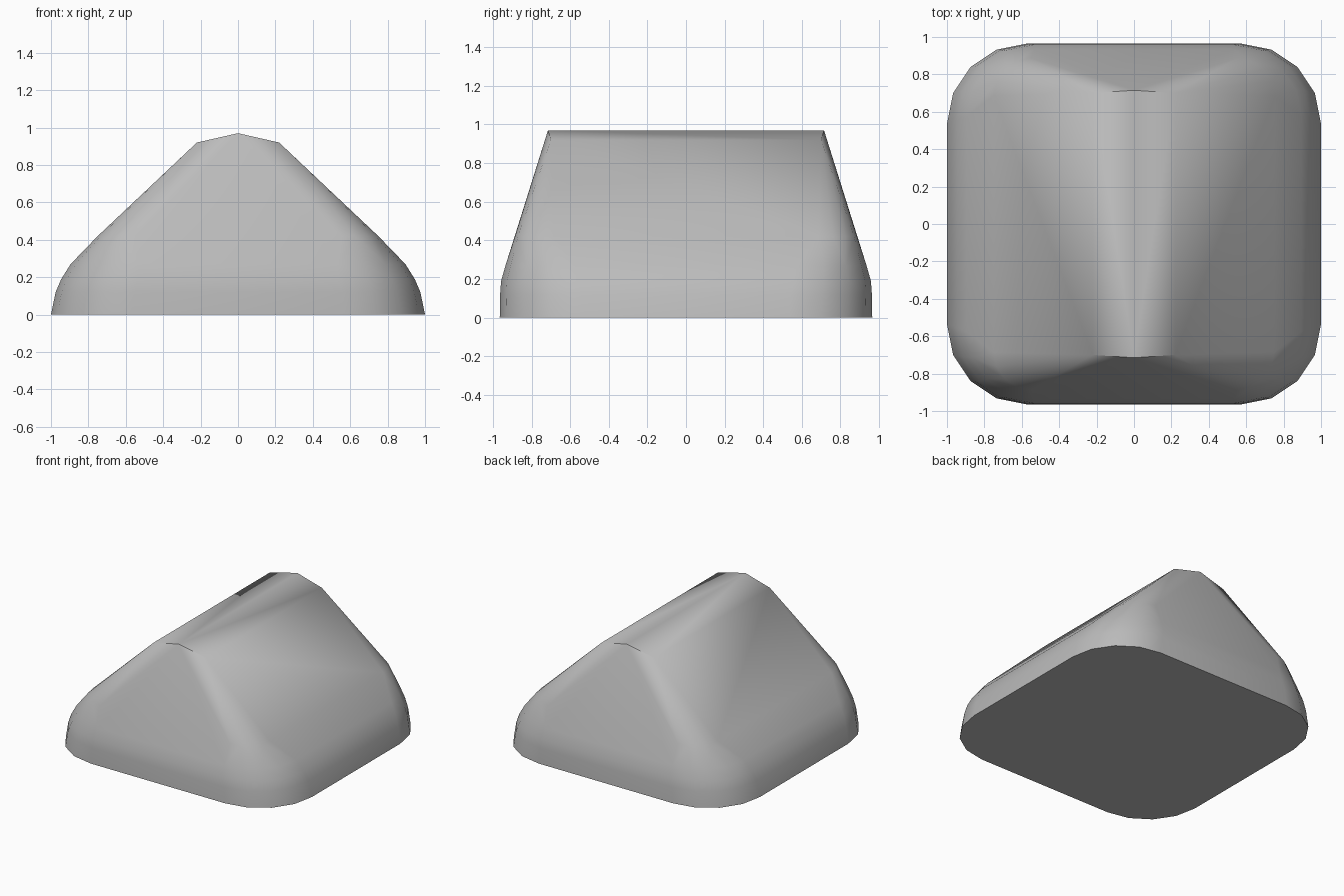
import bpy
import bmesh
from math import sin, cos, pi, radians

cube = bpy.data.objects.get("Cube")
if cube:
    bpy.data.objects.remove(cube, do_unlink=True)

# Plain grey material
grey = bpy.data.materials.new("plain_grey")
grey.use_nodes = True
colour = (0.5, 0.5, 0.5, 1)
grey.diffuse_color = colour
grey.node_tree.nodes["Principled BSDF"].inputs["Base Color"].default_value = colour


def rounded_ring(half_x, half_y, rx, ry, z, steps=4):
    """Outline of a rounded rectangle at height z."""
    points = []
    for sx in (-1, 1):
        for sy in (-1, 1):
            for i in range(steps + 1):
                a = i / steps * pi / 2
                points.append((sx * (half_x - rx + rx * cos(a)),
                               sy * (half_y - ry + ry * sin(a)), z))
    return points


# Rounded lower body: half width, half depth, corner radii, height
layers = [
    (1.00, 0.965, 0.43, 0.43, 0.00),
    (0.975, 0.963, 0.42, 0.42, 0.12),
    (0.945, 0.958, 0.41, 0.40, 0.19),
    (0.895, 0.935, 0.36, 0.36, 0.27),
    (0.75, 0.886, 0.20, 0.20, 0.42),
]
points = [p for layer in layers for p in rounded_ring(*layer)]

# Ridge along the top, with a shallow crown
for side in (-1, 1):
    points.append((0, side * 0.715, 0.97))
    points += [(x, side * 0.70, 0.92) for x in (-0.22, 0.22)]

# Wrap the outlines in one closed skin
bm = bmesh.new()
for p in points:
    bm.verts.new(p)
hull = bmesh.ops.convex_hull(bm, input=bm.verts)
loose = [v for v in bm.verts if not v.link_faces]
bmesh.ops.delete(bm, geom=loose, context="VERTS")
bmesh.ops.dissolve_limit(bm, angle_limit=radians(0.5),
                         verts=bm.verts, edges=bm.edges)
bmesh.ops.recalc_face_normals(bm, faces=bm.faces)

mesh = bpy.data.meshes.new("wedge_body")
bm.to_mesh(mesh)
bm.free()
mesh.materials.append(grey)
body = bpy.data.objects.new("wedge_body", mesh)
bpy.context.collection.objects.link(body)

# Soft shading with crisp base and ridge ends
bpy.ops.object.select_all(action="DESELECT")
body.select_set(True)
bpy.context.view_layer.objects.active = body
bpy.ops.object.shade_smooth_by_angle(angle=radians(40))
